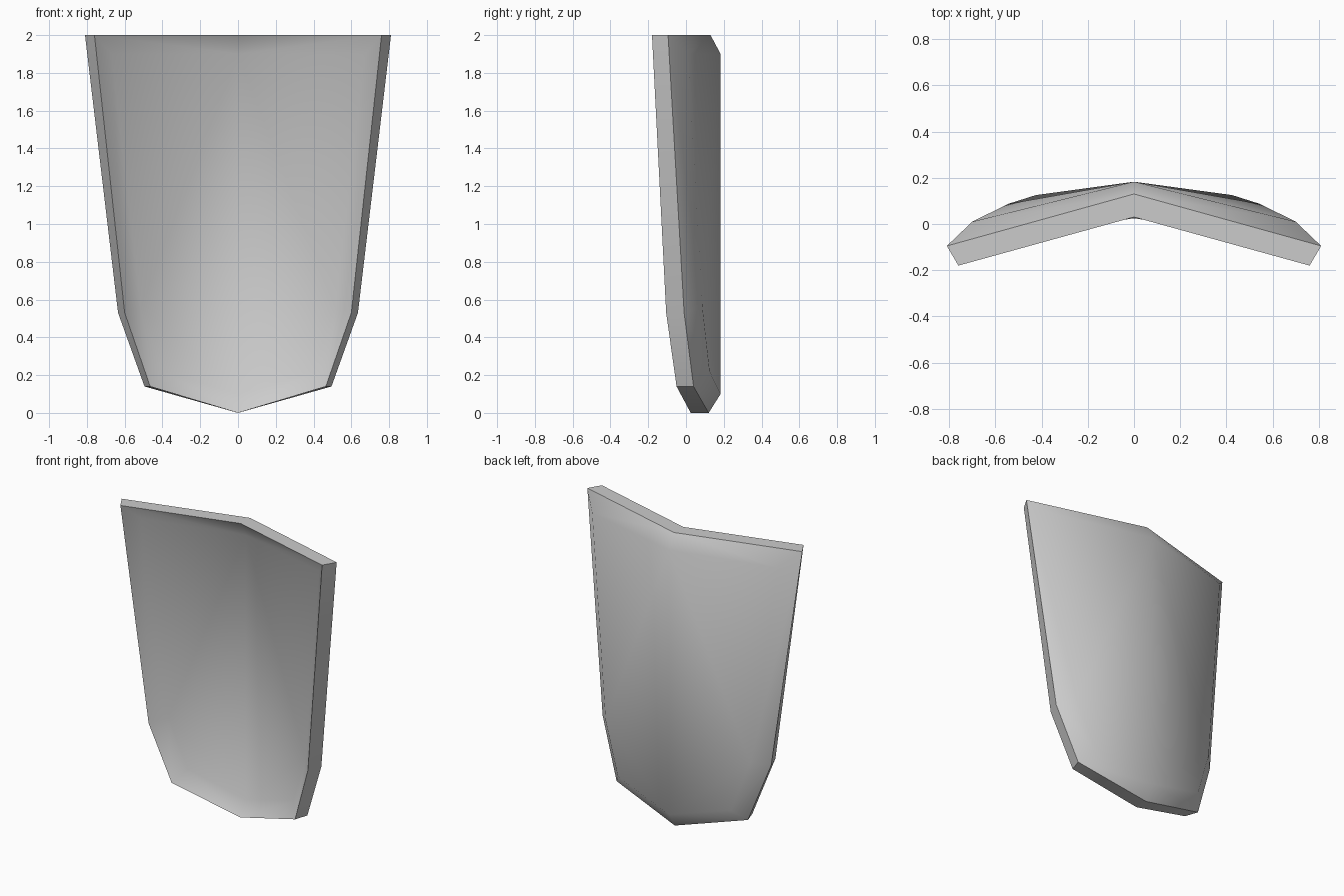
import bpy, bmesh

if "Cube" in bpy.data.objects:
    bpy.data.objects.remove(bpy.data.objects["Cube"])

# Half outlines, running top centre, top corner, waist, hip, tip
INNER = [(0, 0.083, 1.9), (0.67, -0.085, 1.9), (0.515, -0.01, 0.56), (0.40, 0.03, 0.22), (0, 0.083, 0.10)]
FRONT = [(0, 0.03, 2), (0.76, -0.18, 2), (0.60, -0.105, 0.53), (0.465, -0.05, 0.14), (0, 0.025, 0.0)]
RIM = [(0, 0.13, 2), (0.81, -0.095, 2), (0.635, -0.01, 0.53), (0.495, 0.04, 0.14), (0, 0.12, 0.0)]
BACK = [(0, 0.183, 1.9), (0.70, 0.01, 1.9), (0.545, 0.087, 0.56), (0.425, 0.125, 0.22), (0, 0.183, 0.10)]

bm = bmesh.new()
rings = [[bm.verts.new(p) for p in ring] for ring in (INNER, FRONT, RIM, BACK)]

# Hollow inner bevel, side wall, rear bevel
for a, b in zip(rings, rings[1:]):
    for i in range(4):
        bm.faces.new((a[i], a[i + 1], b[i + 1], b[i]))

# Recessed front plate and raised rear plate
for ring in (rings[0], rings[-1]):
    top, corner, waist, hip, tip = ring
    bm.faces.new((top, corner, waist))
    bm.faces.new((top, waist, tip))
    bm.faces.new((waist, hip, tip))

# Mirror the half across the central ridge
half = bm.verts[:] + bm.edges[:] + bm.faces[:]
bmesh.ops.mirror(bm, geom=half, axis='X', merge_dist=0.0001)
bmesh.ops.remove_doubles(bm, verts=bm.verts[:], dist=0.0001)
bmesh.ops.recalc_face_normals(bm, faces=bm.faces[:])

mesh = bpy.data.meshes.new("shield_plate")
bm.to_mesh(mesh)
bm.free()
plate = bpy.data.objects.new("shield_plate", mesh)
bpy.context.collection.objects.link(plate)

# Smooth plates with crisp rim edges
bpy.context.view_layer.objects.active = plate
plate.select_set(True)
bpy.ops.object.shade_smooth_by_angle(angle=0.87)
